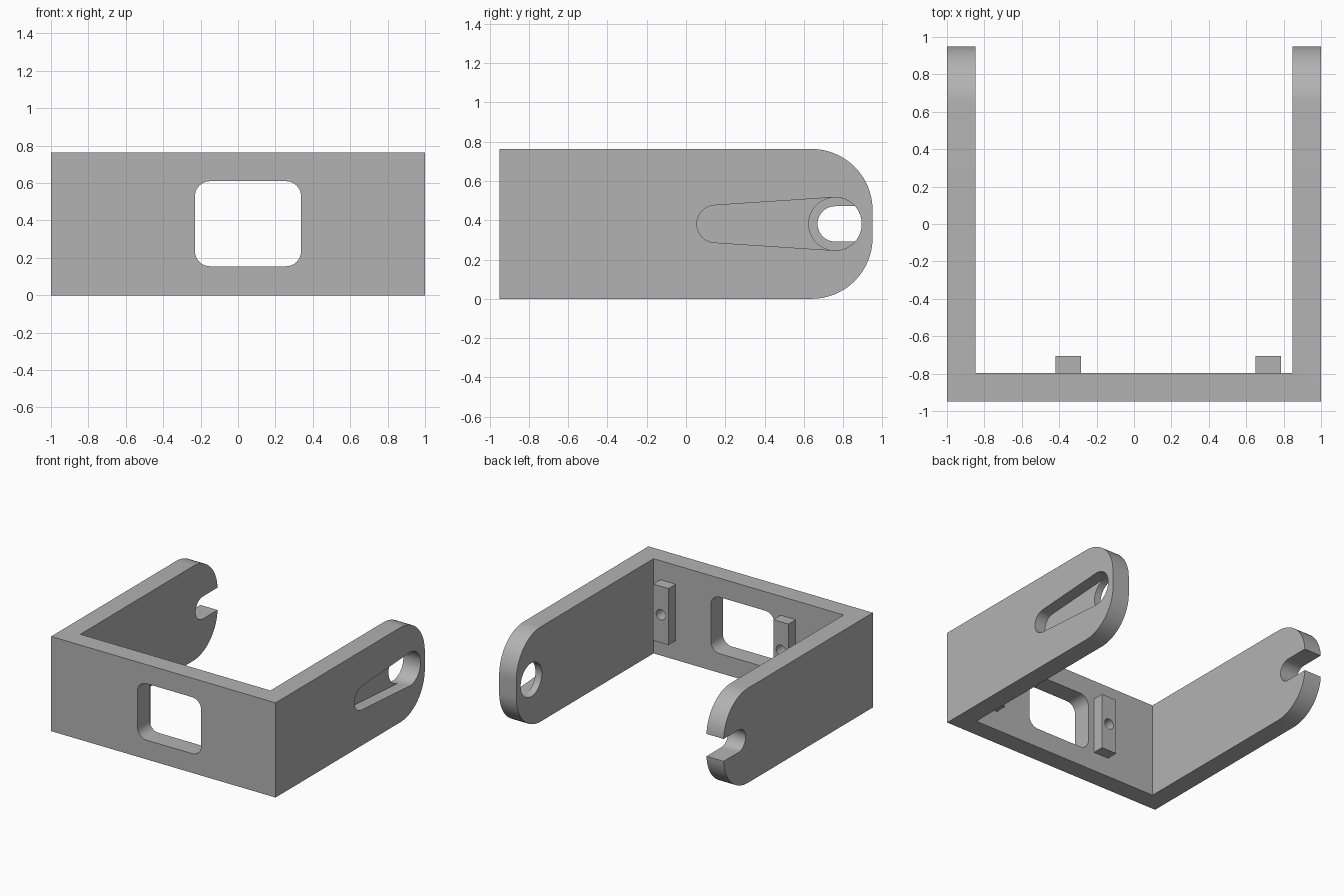
import bpy, bmesh
from math import cos, sin, pi, asin
from mathutils import Vector

cube = bpy.data.objects.get("Cube")
if cube:
    bpy.data.objects.remove(cube, do_unlink=True)

H = 0.763          # bracket height
MID = H / 2
BACK = 0.95        # half depth
T = 0.153          # plate thickness

gray = bpy.data.materials.new("plain gray")
gray.use_nodes = True
gray.diffuse_color = (0.45, 0.45, 0.45, 1)
gray.node_tree.nodes["Principled BSDF"].inputs["Base Color"].default_value = (0.45, 0.45, 0.45, 1)


def arc(cx, cy, r, a0, a1, n=16):
    """Points along an arc, ends included."""
    return [(cx + r * cos(a0 + (a1 - a0) * i / n), cy + r * sin(a0 + (a1 - a0) * i / n))
            for i in range(n + 1)]


def prism(name, profile, axis, lo, hi):
    """Extrude a 2D profile along one axis, from lo to hi."""
    place = {"x": lambda u, v: (lo, u, v),
             "y": lambda u, v: (u, lo, v),
             "z": lambda u, v: (u, v, lo)}[axis]
    bm = bmesh.new()
    face = bm.faces.new([bm.verts.new(place(u, v)) for u, v in profile])
    top = bmesh.ops.extrude_face_region(bm, geom=[face])["geom"]
    step = Vector([hi - lo if a == axis else 0 for a in "xyz"])
    bmesh.ops.translate(bm, vec=step, verts=[g for g in top if isinstance(g, bmesh.types.BMVert)])
    bmesh.ops.recalc_face_normals(bm, faces=bm.faces)
    mesh = bpy.data.meshes.new(name)
    bm.to_mesh(mesh)
    bm.free()
    mesh.materials.append(gray)
    obj = bpy.data.objects.new(name, mesh)
    bpy.context.collection.objects.link(obj)
    return obj


def combine(target, tool, operation):
    """Apply a boolean and drop the tool."""
    mod = target.modifiers.new("boolean", "BOOLEAN")
    mod.operation, mod.solver, mod.object = operation, "EXACT", tool
    bpy.context.view_layer.objects.active = target
    bpy.ops.object.modifier_apply(modifier=mod.name)
    bpy.data.objects.remove(tool, do_unlink=True)


# U-shaped body, with the arm ends rounded by a side profile
inner = 1 - T
bracket = prism("bracket", [(-1, -BACK), (1, -BACK), (1, BACK), (inner, BACK),
                            (inner, T - BACK), (-inner, T - BACK), (-inner, BACK), (-1, BACK)],
                "z", 0, H)
R = 0.31
side = ([(-1.2, -0.2), (BACK - R, -0.2)] + arc(BACK - R, R, R, -pi / 2, 0)
        + arc(BACK - R, H - R, R, 0, pi / 2) + [(BACK - R, H + 0.2), (-1.2, H + 0.2)])
combine(bracket, prism("arm_outline", side, "x", -1.2, 1.2), "INTERSECT")

# Mounting tabs behind the front wall, each with a blind screw hole
for x in (-0.352, 0.718):
    w = 0.068
    tab = prism("tab", [(x - w, 0.155), (x + w, 0.155), (x + w, 0.61), (x - w, 0.61)],
                "y", -0.86, -0.705)
    combine(bracket, tab, "UNION")
    hole = prism("screw_hole", arc(x, MID, 0.042, 0, 2 * pi, 24)[:-1], "y", -0.84, -0.6)
    combine(bracket, hole, "DIFFERENCE")

# Rounded window through the front wall
x0, x1, z0, z1, r = -0.23, 0.337, 0.155, 0.61, 0.08
window = (arc(x1 - r, z1 - r, r, 0, pi / 2, 8) + arc(x0 + r, z1 - r, r, pi / 2, pi, 8)
          + arc(x0 + r, z0 + r, r, pi, 1.5 * pi, 8) + arc(x1 - r, z0 + r, r, 1.5 * pi, 2 * pi, 8))
combine(bracket, prism("window", window, "y", -1.2, -0.75), "DIFFERENCE")

# Left arm: round through hole and a tapered pocket in the outer face
PIVOT, TIP, BIG, SMALL = 0.76, 0.15, 0.135, 0.095
lean = asin((BIG - SMALL) / (PIVOT - TIP))
a = pi / 2 + lean
pocket = arc(PIVOT, MID, BIG, -a, a, 32) + arc(TIP, MID, SMALL, a, 2 * pi - a, 20)
hole = arc(PIVOT, MID, BIG, -a, 2 * pi - a, 48)[:-1]
combine(bracket, prism("pocket", pocket, "x", 0.904, 1.2), "DIFFERENCE")
combine(bracket, prism("pivot_hole", hole, "x", 0.7, 1.1), "DIFFERENCE")

# Right arm: slot open to the back
slot = arc(PIVOT, MID, 0.09, pi / 2, 1.5 * pi, 24) + [(1.2, MID - 0.09), (1.2, MID + 0.09)]
combine(bracket, prism("slot", slot, "x", -1.2, -0.7), "DIFFERENCE")

# Smooth the curved walls and keep the edges sharp
bpy.ops.object.select_all(action="DESELECT")
bracket.select_set(True)
bpy.context.view_layer.objects.active = bracket
bpy.ops.object.shade_smooth_by_angle(angle=0.5)
